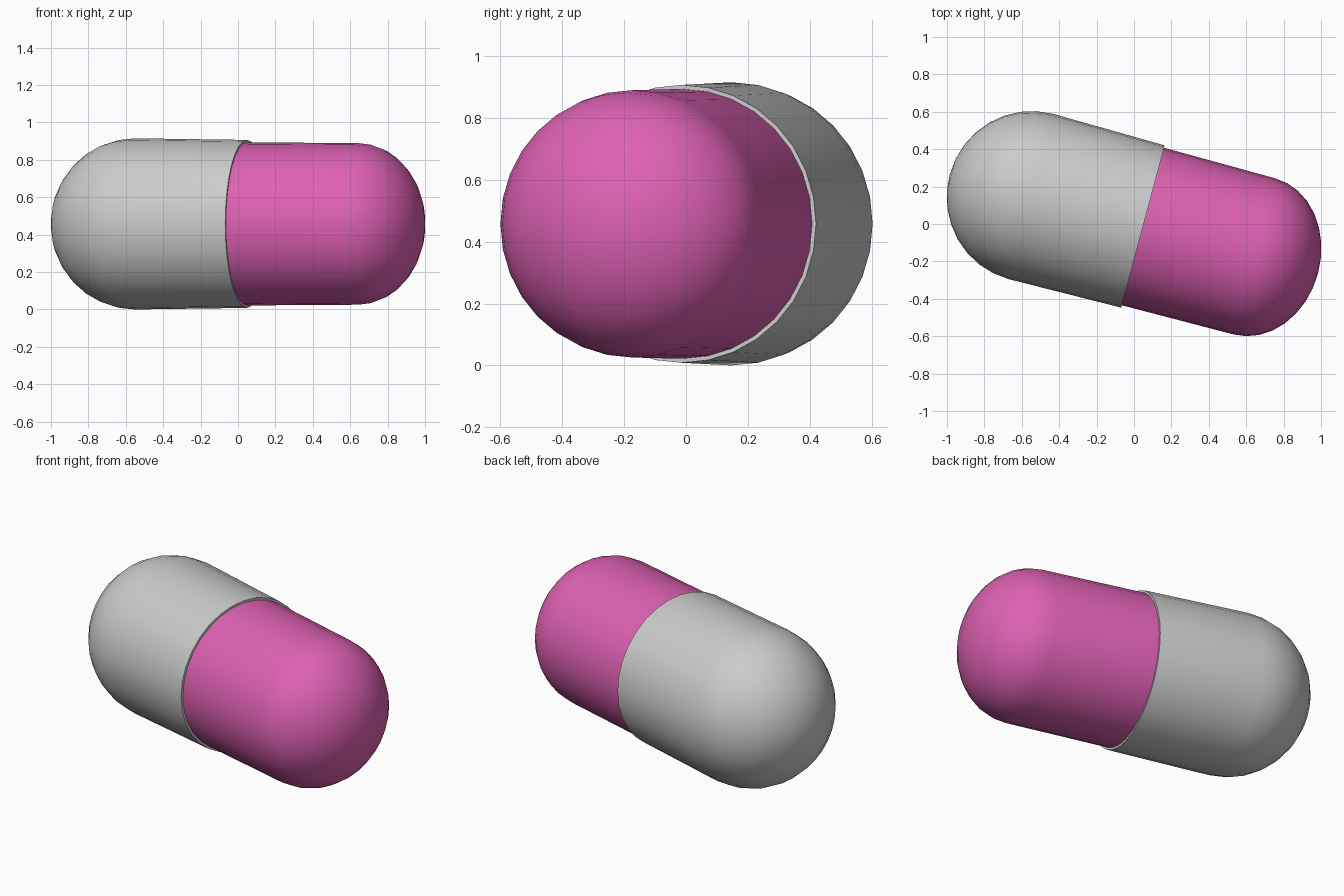
import bpy, bmesh, math
from mathutils import Matrix, Vector

if "Cube" in bpy.data.objects:
    bpy.data.objects.remove(bpy.data.objects["Cube"])

PLACE = Matrix.Translation((0.048, -0.0135, 0.4575)) @ Matrix.Rotation(math.radians(-15), 4, 'Z')


def half_shell(name, start, rim_r, base, base_r, depth, color=None, sides=32, rings=8):
    """Lathe one half of the capsule around local X: closed rim, tapered wall, dome."""
    profile = [(start, 0), (start, rim_r)]
    sign = 1 if base > start else -1
    for i in range(rings + 1):
        a = math.pi / 2 * i / rings
        profile.append((base + sign * depth * math.sin(a), base_r * math.cos(a)))
    bm = bmesh.new()
    verts = [bm.verts.new((x, 0, r)) for x, r in profile]
    edges = [bm.edges.new(p) for p in zip(verts, verts[1:])]
    bmesh.ops.spin(bm, geom=verts + edges, cent=(0, 0, 0), axis=(1, 0, 0),
                   angle=2 * math.pi, steps=sides, use_duplicate=False)
    bmesh.ops.remove_doubles(bm, verts=bm.verts, dist=1e-4)
    bmesh.ops.recalc_face_normals(bm, faces=bm.faces)
    bm.transform(PLACE)
    mesh = bpy.data.meshes.new(name)
    bm.to_mesh(mesh)
    bm.free()
    obj = bpy.data.objects.new(name, mesh)
    bpy.context.collection.objects.link(obj)
    if color:
        mat = bpy.data.materials.new(name + "_color")
        mat.diffuse_color = color
        mat.use_nodes = True
        mat.node_tree.nodes["Principled BSDF"].inputs["Base Color"].default_value = mat.diffuse_color
        mesh.materials.append(mat)
    bpy.ops.object.select_all(action='DESELECT')
    obj.select_set(True)
    bpy.context.view_layer.objects.active = obj
    bpy.ops.object.shade_smooth_by_angle(angle=math.radians(35))
    return obj


# Wider grey cap
half_shell("grey_cap", 0.0, 0.449, -0.62, 0.4575, 0.45)

# Narrower pink body, tucked just inside the cap
half_shell("pink_body", -0.01, 0.436, 0.615, 0.432, 0.354, (0.73, 0.12, 0.45, 1))
